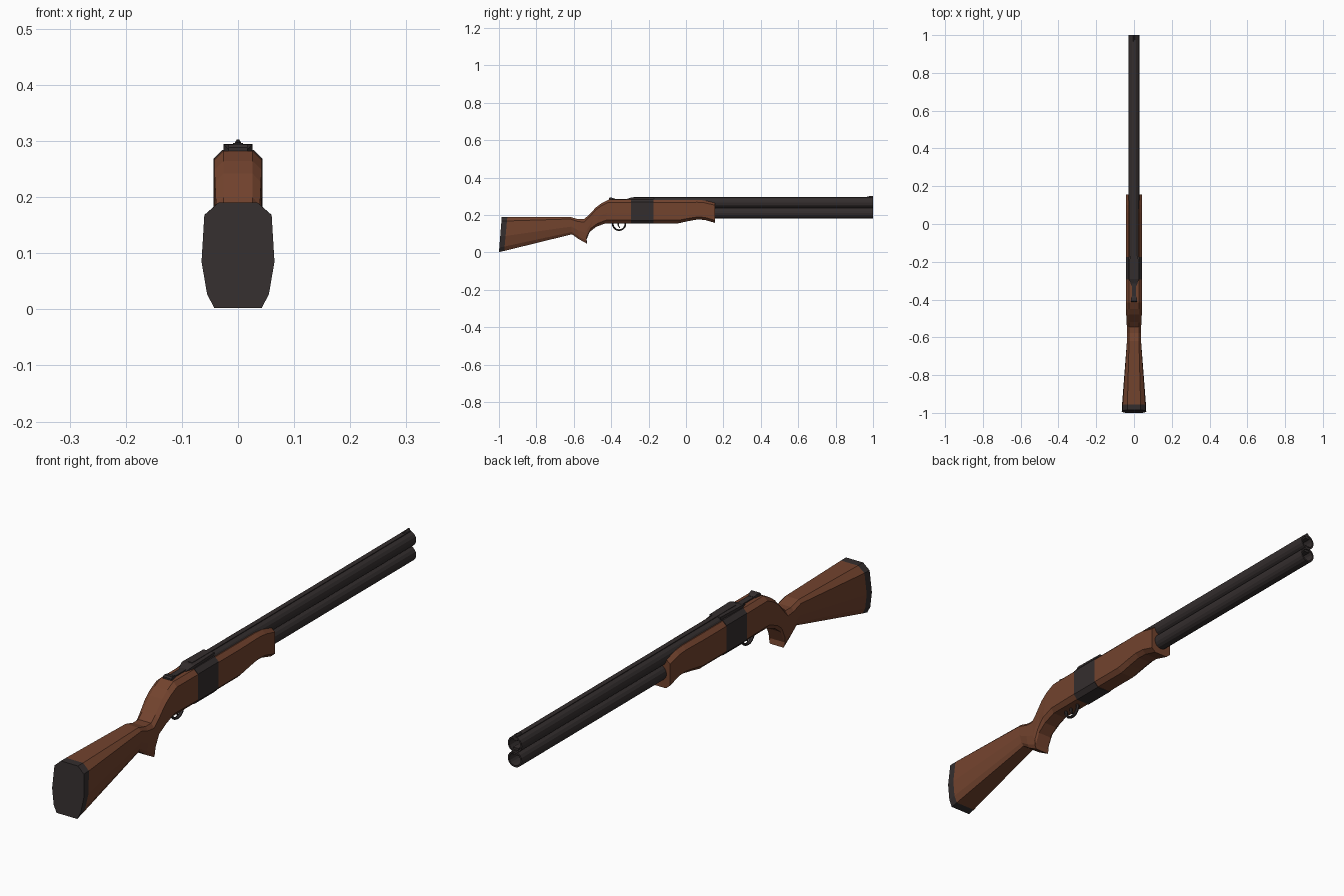
import bpy, bmesh, math
from mathutils import Matrix


def material(name, rgb):
    m = bpy.data.materials.new(name)
    m.diffuse_color = (*rgb, 1)
    return m


WOOD = material("walnut_wood", (0.17, 0.056, 0.027))
STEEL = material("dark_gunmetal", (0.034, 0.027, 0.027))


def finish(bm, name, mat):
    bmesh.ops.recalc_face_normals(bm, faces=bm.faces[:])
    me = bpy.data.meshes.new(name)
    bm.to_mesh(me)
    bm.free()
    me.materials.append(mat)
    ob = bpy.data.objects.new(name, me)
    bpy.context.collection.objects.link(ob)
    return ob


def sec(yt, yb, zt, zb, *widths):
    """Slanted station: half profile from top to bottom, mirrored later."""
    h = zt - zb
    zs = (zt, zt - 0.12 * h, zb + 0.44 * h, zb + 0.13 * h, zb)
    return [(w, yb + (yt - yb) * (z - zb) / h, z) for w, z in zip(widths, zs)]


def loft(name, mat, stations):
    bm = bmesh.new()
    rings = []
    for half in stations:
        ring = half + [(-x, y, z) for x, y, z in reversed(half)]
        rings.append([bm.verts.new(p) for p in ring])
    n = len(rings[0])
    for a, b in zip(rings, rings[1:]):
        for i in range(n):
            j = (i + 1) % n
            bm.faces.new((a[i], a[j], b[j], b[i]))
    bm.faces.new(rings[0])
    bm.faces.new(rings[-1])
    return finish(bm, name, mat)


def slab(name, mat, stations):
    """Tapered bar from (y, half width, bottom z, top z)."""
    return loft(name, mat, [[(w, y, t), (w, y, b)] for y, w, b, t in stations])


def tube(name, z, r, y0, y1, bore, sides=16):
    bm = bmesh.new()
    rings = []
    for y, rad in ((y0, r), (y1, r), (y1, bore), (y1 - 0.15, bore)):
        rings.append([bm.verts.new((rad * math.cos(2 * math.pi * i / sides), y,
                                    z + rad * math.sin(2 * math.pi * i / sides)))
                      for i in range(sides)])
    for a, b in zip(rings, rings[1:]):
        for i in range(sides):
            j = (i + 1) % sides
            bm.faces.new((a[i], a[j], b[j], b[i]))
    bm.faces.new(rings[0])
    bm.faces.new(rings[-1])
    return finish(bm, name, STEEL)


# Butt pad and one-piece stock with pistol grip and rear receiver
butt = sec(-0.985, -1.0, 0.19, 0.002, 0.035, 0.06, 0.065, 0.055, 0.042)
joint = sec(-0.955, -0.972, 0.19, 0.008, 0.035, 0.06, 0.064, 0.054, 0.041)
loft("butt_pad", STEEL, [butt, joint])
body = (0.026, 0.042, 0.042, 0.04, 0.027)
loft("stock_and_grip", WOOD, [
    joint,
    sec(-0.62, -0.61, 0.19, 0.097, 0.026, 0.037, 0.037, 0.03, 0.022),
    sec(-0.578, -0.575, 0.178, 0.072, 0.026, 0.037, 0.037, 0.032, 0.025),
    sec(-0.545, -0.53, 0.178, 0.047, 0.026, 0.038, 0.036, 0.033, 0.028),
    sec(-0.52, -0.533, 0.20, 0.066, 0.026, 0.039, 0.037, 0.034, 0.028),
    sec(-0.48, -0.515, 0.242, 0.11, 0.026, 0.041, 0.039, 0.035, 0.027),
    sec(-0.45, -0.48, 0.264, 0.137, *body),
    sec(-0.415, -0.43, 0.282, 0.156, *body),
    sec(-0.29, -0.29, 0.282, 0.156, 0.027, 0.043, 0.043, 0.043, 0.027),
])

# Steel breech block between stock and fore-end
block = (0.028, 0.0435, 0.0435, 0.0435, 0.028)
loft("breech_block", STEEL, [sec(y, y, 0.284, 0.154, *block) for y in (-0.295, -0.175)])
slab("breech_ramp", STEEL, [(-0.325, 0.015, 0.27, 0.283), (-0.292, 0.026, 0.27, 0.294),
                            (-0.17, 0.022, 0.27, 0.295)])

# Fore-end with a scooped underside
fore = (0.028, 0.043, 0.043, 0.043, 0.027)
loft("fore_end", WOOD, [sec(y, y, t, b, *fore) for y, t, b in (
    (-0.175, 0.281, 0.156), (-0.04, 0.281, 0.156), (0.01, 0.281, 0.167),
    (0.06, 0.281, 0.176), (0.10, 0.278, 0.174), (0.155, 0.265, 0.158))])

# Over-and-under barrels with joining rib and front sight
tube("upper_barrel", 0.266, 0.029, -0.28, 1.0, 0.023)
tube("lower_barrel", 0.211, 0.029, -0.28, 1.0, 0.023)
slab("barrel_rib", STEEL, [(0.0, 0.011, 0.225, 0.252), (0.995, 0.011, 0.225, 0.252)])
slab("top_rib", STEEL, [(-0.28, 0.009, 0.28, 0.296), (0.998, 0.009, 0.28, 0.296)])
loft("front_sight", STEEL, [
    [(0.002, 0.965, 0.297), (0.008, 0.965, 0.293)],
    [(0.002, 0.99, 0.303), (0.008, 0.99, 0.293)],
    [(0.002, 0.999, 0.303), (0.008, 0.999, 0.293)]])

# Opening lever on top of the receiver
slab("lever_strip", STEEL, [(-0.40, 0.011, 0.27, 0.286), (-0.31, 0.011, 0.27, 0.286)])
slab("lever_thumb_piece", STEEL, [(-0.413, 0.017, 0.275, 0.288), (-0.408, 0.017, 0.275, 0.294),
                                  (-0.392, 0.015, 0.275, 0.292), (-0.38, 0.011, 0.275, 0.287)])

# Trigger guard ring and trigger
bpy.ops.mesh.primitive_torus_add(major_segments=20, minor_segments=6, major_radius=0.034,
                                 minor_radius=0.0045, location=(0, -0.358, 0.153),
                                 rotation=(0, math.pi / 2, 0))
guard = bpy.context.object
guard.name = "trigger_guard"
guard.data.transform(Matrix.Diagonal((1, 1, 1.6, 1)))
guard.data.materials.append(STEEL)
loft("trigger", STEEL, [
    [(0.004, -0.368, 0.165), (0.004, -0.358, 0.165)],
    [(0.004, -0.366, 0.145), (0.004, -0.359, 0.145)],
    [(0.003, -0.356, 0.130), (0.003, -0.352, 0.132)]])
